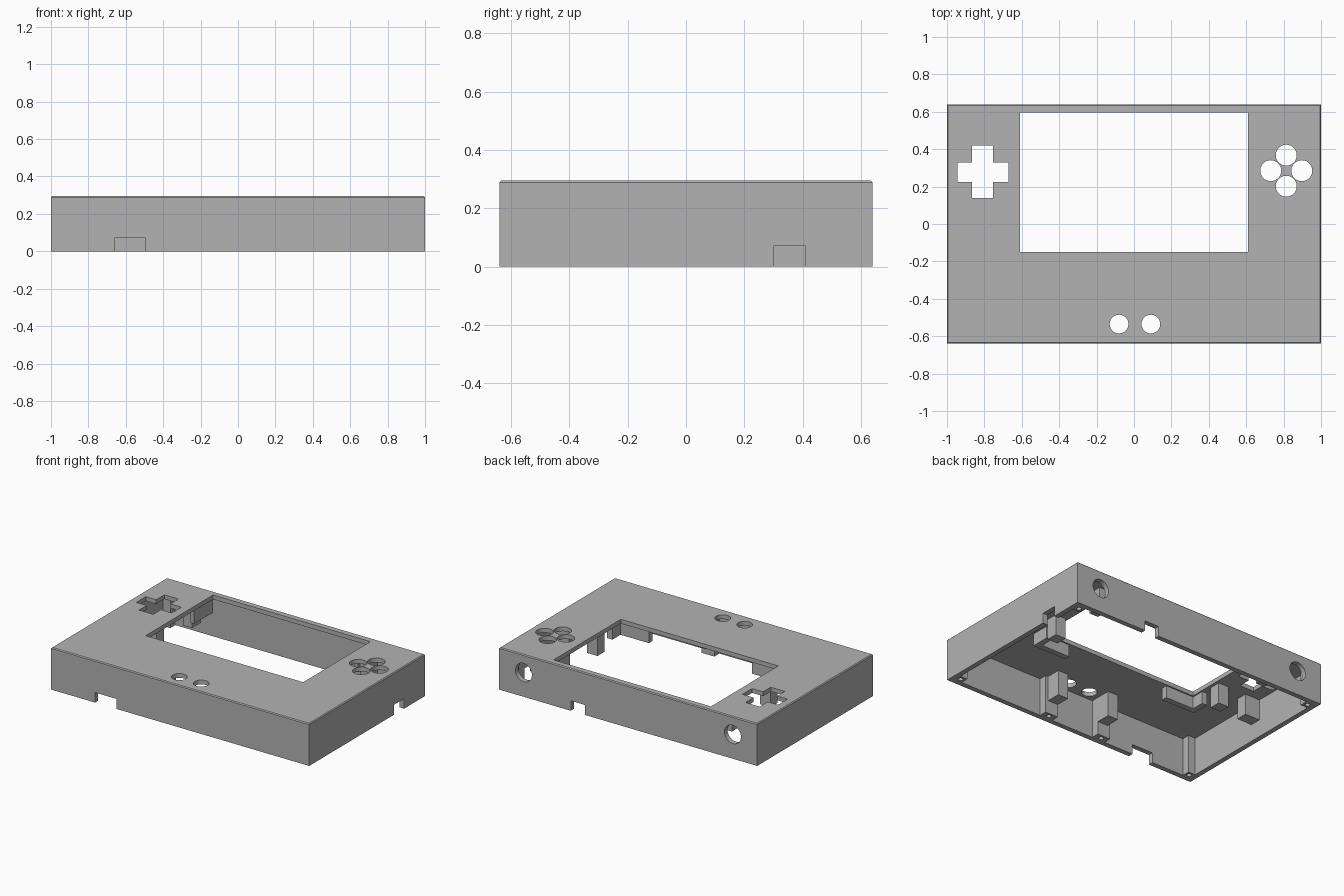
import bpy, bmesh
from math import pi
from mathutils import Matrix

cube = bpy.data.objects.get("Cube")
if cube:
    bpy.data.objects.remove(cube, do_unlink=True)

W, D, H = 1.0, 0.64, 0.295   # half width, half depth, height
T = 0.035                    # wall thickness
ROOF = H - 0.03              # underside of the top panel

grey = bpy.data.materials.new("case grey")
grey.use_nodes = True
grey.diffuse_color = (0.45, 0.45, 0.45, 1)
grey.node_tree.nodes["Principled BSDF"].inputs["Base Color"].default_value = (0.45, 0.45, 0.45, 1)


def finish(name, bm):
    mesh = bpy.data.meshes.new(name)
    bm.to_mesh(mesh)
    bm.free()
    mesh.materials.append(grey)
    ob = bpy.data.objects.new(name, mesh)
    bpy.context.collection.objects.link(ob)
    return ob


def box(name, x, y, z, chamfer=0):
    """Box from (low, high) ranges on each axis."""
    bm = bmesh.new()
    bmesh.ops.create_cube(bm, size=1)
    for v in bm.verts:
        v.co = [(a + b) / 2 + c * abs(b - a) for (a, b), c in zip((x, y, z), v.co)]
    if chamfer:
        top = [e for e in bm.edges if all(v.co.z > z[1] - 0.001 for v in e.verts)]
        bmesh.ops.bevel(bm, geom=top, offset=chamfer, segments=1, affect='EDGES')
    return finish(name, bm)


def rod(name, loc, radius, length, along_y=False):
    bm = bmesh.new()
    turn = Matrix.Rotation(pi / 2, 4, 'X') if along_y else Matrix()
    bmesh.ops.create_cone(bm, cap_ends=True, segments=40, radius1=radius, radius2=radius,
                          depth=length, matrix=Matrix.Translation(loc) @ turn)
    return finish(name, bm)


def cut(target, cutter):
    cutter.hide_render = True
    mod = target.modifiers.new("cut", 'BOOLEAN')
    mod.operation = 'DIFFERENCE'
    mod.solver = 'EXACT'
    mod.object = cutter
    bpy.context.view_layer.objects.active = target
    bpy.ops.object.modifier_apply(modifier=mod.name)
    bpy.data.objects.remove(cutter, do_unlink=True)


# Hollow case, open underneath
case = box("case_shell", (-W, W), (-D, D), (0, H), chamfer=0.006)
cut(case, box("hollow", (T - W, W - T), (T - D, D - T), (-0.1, ROOF)))

# Screen window and cross-shaped pad opening
through = (0.2, 0.4)
cut(case, box("window", (-0.61, 0.61), (-0.15, 0.595), through))
cut(case, box("pad_across", (-0.945, -0.67), (0.225, 0.33), through))
cut(case, box("pad_upright", (-0.865, -0.755), (0.14, 0.42), through))

# Round button openings
for dx, dy in ((0, 1), (1, 0), (0, -1), (-1, 0)):
    cut(case, rod("button", (0.814 + dx * 0.083, 0.285 + dy * 0.083, 0.3), 0.056, 0.2))
for x in (-0.08, 0.09):
    cut(case, rod("small_button", (x, -0.535, 0.3), 0.05, 0.2))

# Round holes in the back wall
for side in (-1, 1):
    cut(case, rod("back_hole", (side * 0.81, D, 0.17), 0.064, 0.2, along_y=True))

# Cable notches in the lower rim
low = (-0.1, 0.07)
cut(case, box("front_notch", (-0.66, -0.495), (-D - 0.1, T - D + 0.01), low))
cut(case, box("back_notch", (0.335, 0.445), (D - T - 0.01, D + 0.1), low))
cut(case, box("side_notch", (W - T - 0.01, W + 0.1), (0.30, 0.41), low))


def span(side, a, b):
    return tuple(sorted((side * a, side * b)))


for side, label in ((1, "left"), (-1, "right")):
    # Corner screw posts
    for end, place in ((-1, "front"), (1, "back")):
        post = box(f"{place}_{label}_screw_post", span(side, W - 0.09, W - T),
                   span(end, D - 0.09, D - T), (0, ROOF))
        cut(post, rod("screw", (side * (W - 0.06), end * (D - 0.06), 0), 0.016, 0.3))

    # Middle screw posts on the front wall, with board supports behind
    post = box(f"middle_{label}_screw_post", span(side, 0.165, 0.265), (T - D, -0.55), (0, ROOF))
    cut(post, rod("screw", (side * 0.215, -0.58, 0), 0.016, 0.3))
    box(f"middle_{label}_support", span(side, 0.165, 0.245), (-0.55, -0.45), (0.09, ROOF))

    # Screen brackets around the window corners
    box(f"{label}_bracket_front", span(side, 0.4, 0.66), (-0.2, -0.16), (0.18, ROOF))
    box(f"{label}_bracket_side", span(side, 0.62, 0.66), (-0.16, -0.07), (0.18, ROOF))
    box(f"{label}_bracket_back", span(side, 0.62, 0.65), (0.4, D - T), (0.165, ROOF))

    # Button board supports
    box(f"{label}_inner_support", span(side, 0.63, 0.71), (0.0, 0.08), (0.12, ROOF))
    box(f"{label}_outer_support", span(side, 0.85, W - T), (0.0, 0.08), (0.12, ROOF))
    box(f"{label}_back_support", span(side, 0.65, 0.72), (0.42, 0.52), (0.12, ROOF))
